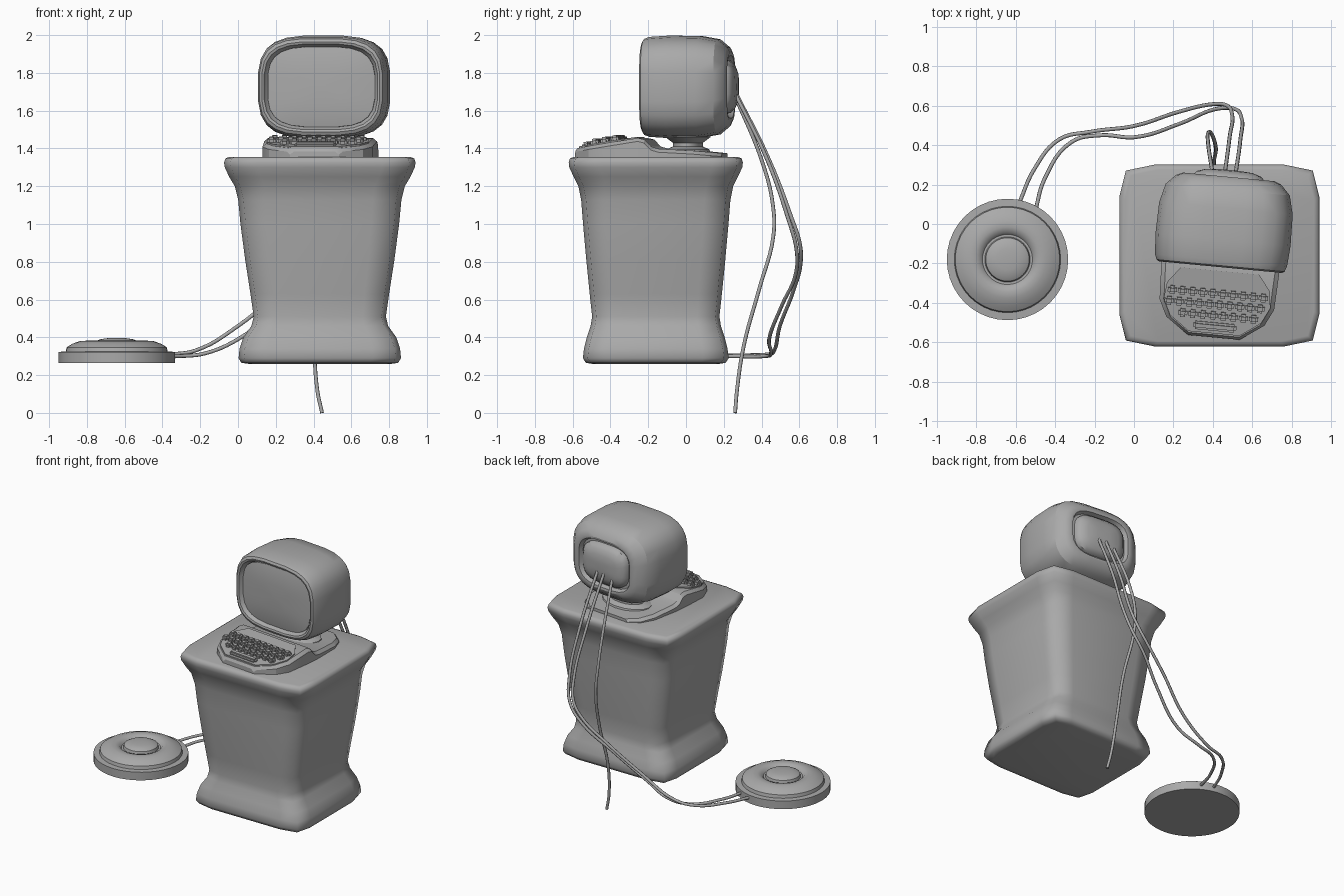
import bpy, bmesh, math
from mathutils import Matrix, Vector

cube = bpy.data.objects.get("Cube")
if cube:
    bpy.data.objects.remove(cube, do_unlink=True)

# Single clay grey material
grey = bpy.data.materials.new("clay_grey")
grey.use_nodes = True
COLOUR = (0.4, 0.4, 0.4, 1)
grey.diffuse_color = COLOUR
grey.node_tree.nodes["Principled BSDF"].inputs["Base Color"].default_value = COLOUR

# The terminal is turned slightly on its stand
TURN = Matrix.Translation((0.46, 0.01, 0)) @ Matrix.Rotation(math.radians(-5.4), 4, 'Z')


def finish(name, bm, angle=30, matrix=None):
    bmesh.ops.recalc_face_normals(bm, faces=bm.faces)
    if matrix:
        bm.transform(matrix)
    mesh = bpy.data.meshes.new(name)
    bm.to_mesh(mesh)
    bm.free()
    obj = bpy.data.objects.new(name, mesh)
    bpy.context.collection.objects.link(obj)
    mesh.materials.append(grey)
    bpy.ops.object.select_all(action='DESELECT')
    obj.select_set(True)
    bpy.context.view_layer.objects.active = obj
    bpy.ops.object.shade_smooth_by_angle(angle=math.radians(angle))
    return obj


def loft(name, rings, angle=30, matrix=None):
    """Skin a list of closed rings and cap both ends."""
    bm = bmesh.new()
    loops = [[bm.verts.new(p) for p in ring] for ring in rings]
    n = len(loops[0])
    for a, b in zip(loops, loops[1:]):
        for i in range(n):
            j = (i + 1) % n
            bm.faces.new((a[i], a[j], b[j], b[i]))
    bm.faces.new(loops[0])
    bm.faces.new(loops[-1])
    return finish(name, bm, angle, matrix)


def mirrored(half):
    """Close a half outline (x > 0) across x = 0."""
    return half + [(-x, *rest) for x, *rest in reversed(half)]


# Pedestal: flared column with pointed corners and bowed sides
def pedestal_ring(hx, hy, z):
    quarter = [(1, 0.65), (0.935, 0.935), (0.65, 1)]
    right = [(x, -y) for x, y in reversed(quarter)] + quarter
    return [(0.433 + hx * x, -0.16 + hy * y, z) for x, y in mirrored(right)]


loft("pedestal", [pedestal_ring(*r) for r in [
    (0.38, 0.34, 0.26), (0.415, 0.37, 0.265), (0.43, 0.386, 0.29),
    (0.425, 0.38, 0.34), (0.405, 0.365, 0.4), (0.362, 0.345, 0.46),
    (0.35, 0.337, 0.51), (0.367, 0.35, 0.63), (0.395, 0.368, 0.81),
    (0.42, 0.385, 1.0), (0.432, 0.395, 1.127), (0.45, 0.41, 1.2),
    (0.48, 0.435, 1.25), (0.503, 0.458, 1.3), (0.507, 0.461, 1.325),
    (0.5, 0.455, 1.347), (0.48, 0.435, 1.355)]], 70)


# Monitor: rounded rectangular sections stacked from front to back
def rounded(y, hx, hz, count=24):
    def power(v):
        return math.copysign(abs(v) ** 0.6, v)
    angles = [2 * math.pi * (i + 0.5) / count for i in range(count)]
    return [(hx * power(math.cos(a)), y, 1.726 + hz * power(math.sin(a))) for a in angles]


loft("monitor_shell", [rounded(*r) for r in [
    (-0.19, 0.28, 0.21), (-0.2, 0.292, 0.218), (-0.226, 0.303, 0.228),
    (-0.23, 0.315, 0.24), (-0.222, 0.328, 0.256), (-0.195, 0.338, 0.266),
    (-0.09, 0.346, 0.273), (0.07, 0.342, 0.27), (0.165, 0.318, 0.253),
    (0.215, 0.27, 0.212), (0.23, 0.235, 0.18), (0.228, 0.218, 0.165),
    (0.2, 0.205, 0.155)]], 30, TURN)
loft("screen", [rounded(*r) for r in [
    (-0.18, 0.288, 0.215), (-0.204, 0.286, 0.213), (-0.214, 0.22, 0.165),
    (-0.219, 0.12, 0.09), (-0.221, 0.03, 0.02)]], 45, TURN)
loft("back_cover", [rounded(*r) for r in [
    (0.18, 0.19, 0.142), (0.222, 0.187, 0.14), (0.245, 0.165, 0.115),
    (0.26, 0.12, 0.08), (0.265, 0.05, 0.03)]], 45, TURN)
stand = [(0.19, 0.12, 1.375), (0.185, 0.115, 1.395), (0.13, 0.08, 1.41),
         (0.13, 0.08, 1.43), (0.19, 0.12, 1.46), (0.19, 0.12, 1.49)]
loft("monitor_neck", [[(hx * math.cos(k * math.pi / 8), hy * math.sin(k * math.pi / 8), z)
                       for k in range(16)] for hx, hy, z in stand], 40, TURN)


# Keyboard base: wedge in front, low plate under the monitor
def deck(y):
    return 1.4 + 0.16 * (y + 0.585)


def base_ring(y, hw, top):
    return [(x, y, z) for x, z in
            mirrored([(hw, 1.35), (hw, top - 0.018), (hw - 0.022, top)])]


loft("keyboard_base", [base_ring(*r) for r in [
    (-0.588, 0.13, 1.385), (-0.575, 0.15, deck(-0.575)), (-0.505, 0.25, deck(-0.505)),
    (-0.42, 0.292, deck(-0.42)), (-0.24, 0.3, deck(-0.24)), (-0.205, 0.3, 1.447),
    (-0.17, 0.3, 1.41), (-0.13, 0.298, 1.398), (0.05, 0.28, 1.388),
    (0.14, 0.24, 1.38), (0.195, 0.17, 1.375)]], 25, TURN)

# Raised key panel following the slope of the deck
panel = mirrored([(0.13, -0.568), (0.232, -0.495), (0.272, -0.415),
                  (0.262, -0.33), (0.2, -0.25)])
loft("key_panel", [[(x, y, deck(y) + h) for x, y in panel]
                   for h in (-0.01, 0.008)], 25, TURN)

# Keys: three staggered rows and a space bar
bm = bmesh.new()
keys = [(shift + (k - 4.5) * 0.0515, y, 0.047)
        for y, shift in ((-0.365, 0), (-0.421, -0.012), (-0.477, 0.012))
        for k in range(10) if y > -0.45 or 0 < k < 9]
for x, y, width in keys + [(0, -0.533, 0.22)]:
    thick = 0.05 if width < 0.1 else 0.034
    place = (Matrix.Translation((x, y, deck(y) + 0.01)) @ Matrix.Rotation(0.16, 4, 'X')
             @ Matrix.Diagonal((width, 0.042, thick, 1)))
    bmesh.ops.create_cube(bm, size=1, matrix=place)
bmesh.ops.bevel(bm, geom=bm.edges[:], offset=0.011, segments=2, affect='EDGES')
finish("keys", bm, 40, TURN)

# Foot pad: turned disc with a domed button
profile = [(0.308, 0.265), (0.308, 0.323), (0.27, 0.325), (0.265, 0.347),
           (0.235, 0.366), (0.195, 0.38), (0.165, 0.382), (0.14, 0.374),
           (0.127, 0.358), (0.115, 0.358), (0.11, 0.378), (0.09, 0.389),
           (0.055, 0.395), (0.02, 0.397)]
SIDES = 40
loft("foot_pad", [[(-0.642 + r * math.cos(2 * math.pi * k / SIDES),
                    -0.18 + r * math.sin(2 * math.pi * k / SIDES), z)
                   for k in range(SIDES)] for r, z in profile], 40)


# Cords from the back of the monitor
def cord(name, points):
    curve = bpy.data.curves.new(name, 'CURVE')
    curve.dimensions = '3D'
    curve.bevel_depth = 0.01
    curve.bevel_resolution = 2
    curve.resolution_u = 6
    curve.use_fill_caps = True
    spline = curve.splines.new('BEZIER')
    spline.bezier_points.add(len(points) - 1)
    for bp, p in zip(spline.bezier_points, points):
        bp.co = Vector(p)
        bp.handle_left_type = bp.handle_right_type = 'AUTO'
    curve.materials.append(grey)
    obj = bpy.data.objects.new(name, curve)
    bpy.context.collection.objects.link(obj)
    bpy.ops.object.select_all(action='DESELECT')
    obj.select_set(True)
    bpy.context.view_layer.objects.active = obj
    bpy.ops.object.convert(target='MESH')


cord("pad_cord_outer", [
    (0.46, 0.25, 1.72), (0.485, 0.44, 1.34), (0.497, 0.56, 1.03), (0.47, 0.602, 0.9),
    (0.4, 0.608, 0.8), (0.23, 0.57, 0.65), (0, 0.497, 0.46), (-0.226, 0.467, 0.33),
    (-0.378, 0.43, 0.31), (-0.505, 0.28, 0.305), (-0.585, 0.1, 0.3)])
cord("pad_cord_inner", [
    (0.515, 0.25, 1.71), (0.54, 0.43, 1.34), (0.545, 0.54, 1.03), (0.51, 0.584, 0.87),
    (0.41, 0.582, 0.74), (0.23, 0.508, 0.57), (0, 0.44, 0.39), (-0.175, 0.45, 0.315),
    (-0.317, 0.416, 0.3), (-0.454, 0.228, 0.3), (-0.5, 0.07, 0.3)])
cord("floor_cord", [
    (0.4, 0.25, 1.7), (0.376, 0.41, 1.31), (0.376, 0.46, 1.1), (0.39, 0.463, 0.94),
    (0.415, 0.386, 0.65), (0.405, 0.307, 0.36), (0.42, 0.27, 0.12), (0.445, 0.26, 0)])
